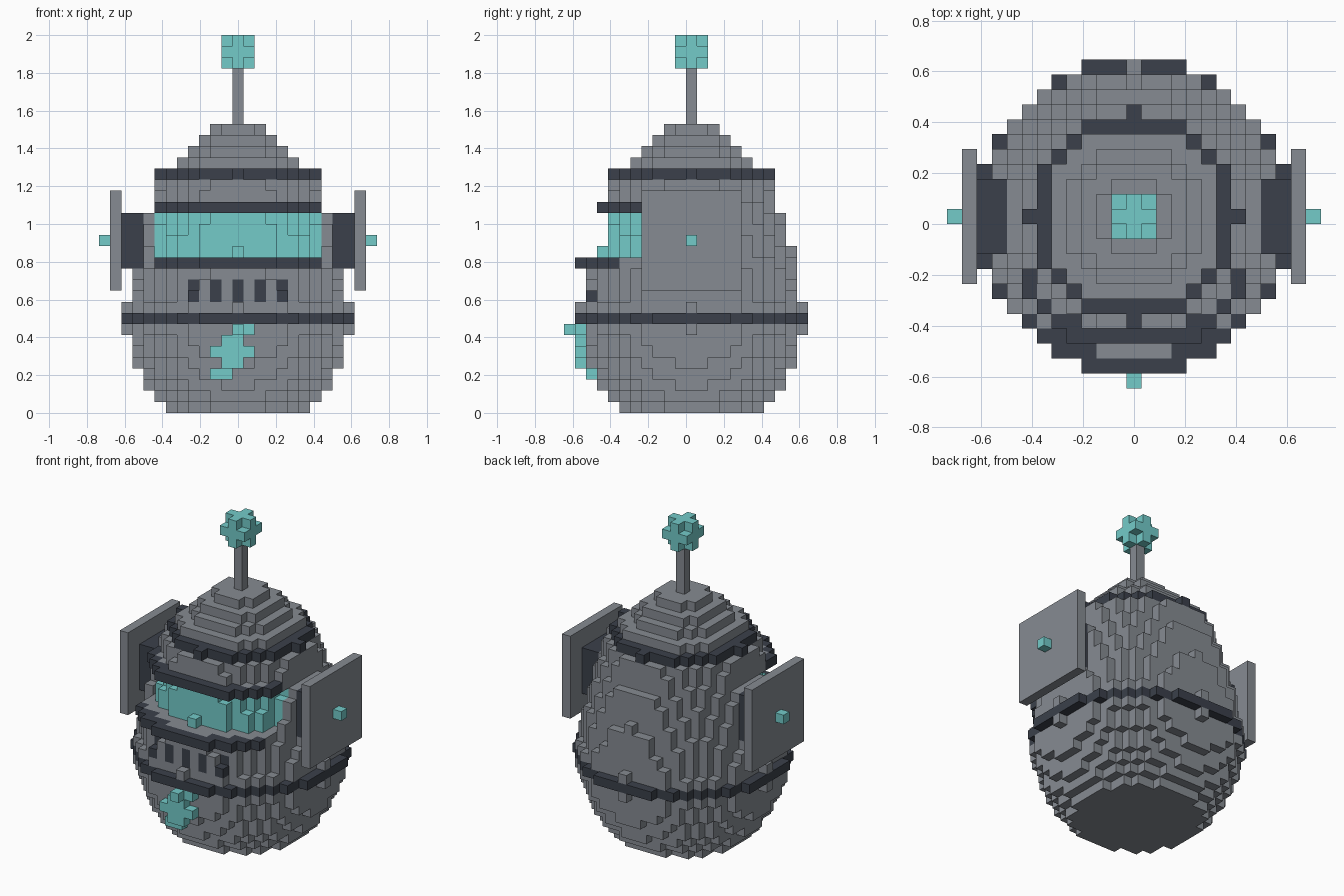
import bpy, bmesh

if "Cube" in bpy.data.objects:
    bpy.data.objects.remove(bpy.data.objects["Cube"])

V = 1 / 17            # voxel size: the model is 34 voxels high
Y0 = V / 2            # centre of the round body in y


def material(name, rgb):
    m = bpy.data.materials.new(name)
    m.diffuse_color = (*rgb, 1)
    m.use_nodes = True
    m.node_tree.nodes["Principled BSDF"].inputs["Base Color"].default_value = m.diffuse_color
    return m


GREY = material("mid grey", (0.238, 0.258, 0.287))
DARK = material("dark slate", (0.043, 0.051, 0.069))
TEAL = material("teal", (0.172, 0.597, 0.584))

cells = {}            # (i, j, k) -> part name


def put(part, i, j, k):
    cells[(i, j, k)] = part


def disc(part, k, r2, r2_in=-1, keep=lambda i, j: True):
    """Round layer of voxels at height k, between two squared radii."""
    for i in range(-11, 12):
        for j in range(-11, 12):
            if r2_in < i * i + j * j <= r2 and keep(i, j):
                put(part, i, j, k)


# Egg-shaped body: squared radius of each layer, bottom to top
profile = [44, 55, 66, 75, 83, 91, 97, 100, 101, 100, 97, 94, 89, 85, 81,
           78, 73, 68, 62, 58, 53, 49, 34, 22, 13, 6]
for k, r2 in enumerate(profile):
    disc("body", k, r2)

# Dark bands round the waist and the crown
disc("waist_band", 8, 109)
disc("crown_band", 21, 49)


# Visor opening at the front, recessed one voxel, with lip and brow
def in_front(i, j):
    return abs(i) <= 7 and j < 0


for k, r2 in zip(range(14, 18), (64, 62, 58, 53)):
    for c in [c for c in cells if c[2] == k and in_front(c[0], c[1])]:
        d = c[0] ** 2 + c[1] ** 2
        if d > r2:
            del cells[c]
        else:
            cells[c] = "visor"
disc("visor_lip", 13, 109, 85, in_front)
disc("visor_brow", 18, 80, 62, in_front)


def front_j(i, k):
    return min(j for (a, j, b) in cells if a == i and b == k)


# Mouth grille slots
for i in (-4, -2, 0, 2, 4):
    for k in (10, 11):
        put("grille", i, front_j(i, k), k)

# Zigzag chest badge, one voxel proud of the body
badge = {7: (0, 1), 6: (-1, 0), 5: (-2, -1, 0, 1), 4: (-1, 0), 3: (-2, -1)}
for k, columns in badge.items():
    for i in columns:
        put("chest_badge", i, front_j(i, k) - 1, k)

# Ears, mirrored: dark cup, square plate, teal stud
for s in (-1, 1):
    for j in range(-4, 5):
        for k in range(11, 20):
            put("ear_plates", s * 11, j, k)
            if abs(j) <= 2 and abs(k - 15) <= 2:
                put("ear_cups", s * 9, j, k)
                put("ear_cups", s * 10, j, k)
    put("ear_studs", s * 12, 0, 15)

# Antenna rod and bulb (a 3x3x3 block without its corners)
for k in range(26, 31):
    put("antenna_rod", 0, 0, k)
for i in (-1, 0, 1):
    for j in (-1, 0, 1):
        for k in (-1, 0, 1):
            if abs(i) + abs(j) + abs(k) < 3:
                put("antenna_bulb", i, j, 32 + k)

# Turn each part into a mesh made of its exposed voxel faces
colours = {"body": GREY, "ear_plates": GREY, "antenna_rod": GREY,
           "visor": TEAL, "chest_badge": TEAL, "ear_studs": TEAL,
           "antenna_bulb": TEAL}


def build(part):
    bm = bmesh.new()
    verts = {}

    def vert(p):
        if p not in verts:
            verts[p] = bm.verts.new(((p[0] - 0.5) * V, (p[1] - 0.5) * V + Y0, p[2] * V))
        return verts[p]

    for c in [c for c, name in cells.items() if name == part]:
        for axis in range(3):
            u, w = (axis + 1) % 3, (axis + 2) % 3
            for side in (0, 1):
                n = list(c)
                n[axis] += 2 * side - 1
                if tuple(n) in cells:
                    continue
                quad = []
                for a, b in ((0, 0), (1, 0), (1, 1), (0, 1)):
                    p = list(c)
                    p[axis] += side
                    p[u] += a
                    p[w] += b
                    quad.append(vert(tuple(p)))
                bm.faces.new(quad if side else quad[::-1])
    mesh = bpy.data.meshes.new(part)
    bm.to_mesh(mesh)
    bm.free()
    mesh.materials.append(colours.get(part, DARK))
    bpy.context.collection.objects.link(bpy.data.objects.new(part, mesh))


for part in sorted(set(cells.values())):
    build(part)
